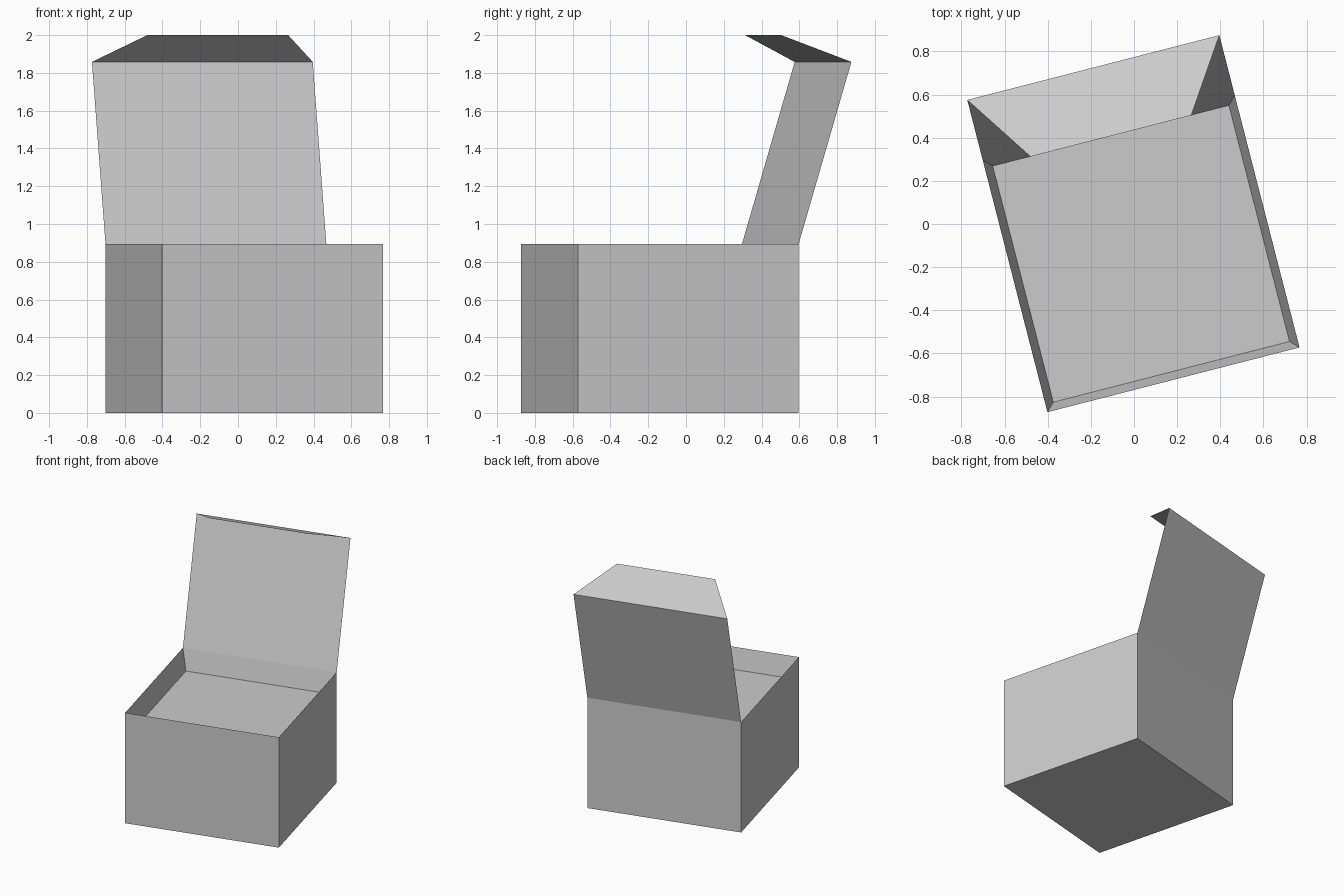
import bpy
import bmesh
from math import radians
from mathutils import Matrix

if "Cube" in bpy.data.objects:
    bpy.data.objects.remove(bpy.data.objects["Cube"], do_unlink=True)

SIDE = 1.207     # outer width of the square box
HEIGHT = 0.895   # rim height
HALF = SIDE / 2
PLACE = Matrix.Translation((0.033, -0.138, 0)) @ Matrix.Rotation(radians(14.4), 4, "Z")

grey = bpy.data.materials.new("plain grey")
grey.use_nodes = True
COLOUR = (0.6, 0.6, 0.6, 1)
grey.diffuse_color = COLOUR
grey.node_tree.nodes["Principled BSDF"].inputs["Base Color"].default_value = COLOUR


def add_object(name, bm):
    mesh = bpy.data.meshes.new(name)
    bm.transform(PLACE)
    bm.to_mesh(mesh)
    bm.free()
    mesh.materials.append(grey)
    obj = bpy.data.objects.new(name, mesh)
    bpy.context.collection.objects.link(obj)
    return obj


def add_panel(name, low, high):
    """Thin sheet between two edges, each given as (half width, y, z)."""
    bm = bmesh.new()
    (w0, y0, z0), (w1, y1, z1) = low, high
    bm.faces.new([bm.verts.new(p) for p in
                  ((-w0, y0, z0), (w0, y0, z0), (w1, y1, z1), (-w1, y1, z1))])
    return add_object(name, bm)


# Box body with a shallow tray whose walls slope in from the rim
bm = bmesh.new()
bmesh.ops.create_cube(bm, size=1, matrix=Matrix.Translation((0, 0, HEIGHT / 2))
                      @ Matrix.Diagonal((SIDE, SIDE, HEIGHT, 1)))
top = max(bm.faces, key=lambda f: f.calc_center_median().z)
bmesh.ops.inset_region(bm, faces=[top], thickness=0.054, depth=0)
bmesh.ops.translate(bm, verts=top.verts, vec=(0, 0, -0.165))
add_object("box_body", bm)

# Open lid leaning back, with a tapered tuck flap folded forward
rim = (HALF, HALF, HEIGHT)
fold = (HALF, HALF + 0.288, 1.858)
tip = (0.385, 0.564, 2.0)
add_panel("lid", rim, fold)
add_panel("tuck_flap", fold, tip)
